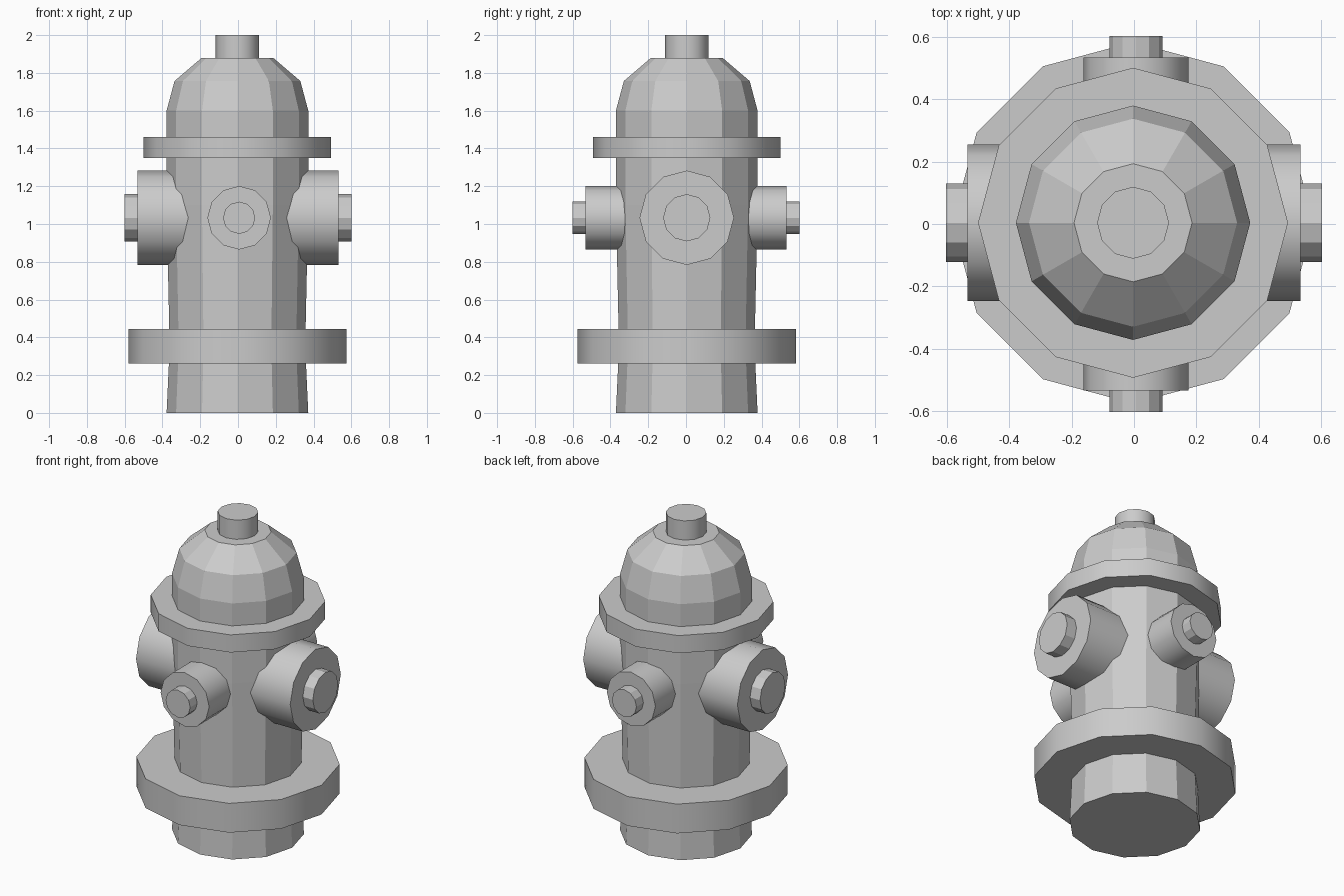
import bpy, bmesh
from math import sin, cos, radians
from mathutils import Matrix

if "Cube" in bpy.data.objects:
    bpy.data.objects.remove(bpy.data.objects["Cube"])

SIDES = 12
CX, CY, CZ = -0.003, 0.004, 1.033   # body axis and outlet height


def lathe(name, profile, matrix, smooth=False):
    """Closed 12-sided solid turned from (radius, height) rings."""
    bm = bmesh.new()
    rings = []
    for r, h in profile:
        rings.append([bm.verts.new((r * cos(radians(30 * i)), r * sin(radians(30 * i)), h))
                      for i in range(SIDES)])
    for a, b in zip(rings, rings[1:]):
        for i in range(SIDES):
            j = (i + 1) % SIDES
            bm.faces.new((a[i], a[j], b[j], b[i])).smooth = smooth
    bm.faces.new(rings[0][::-1])
    bm.faces.new(rings[-1])
    for e in bm.edges:   # keep rims and caps crisp
        if any(len(f.verts) == SIDES for f in e.link_faces):
            e.smooth = False
    bm.transform(matrix)
    bmesh.ops.recalc_face_normals(bm, faces=bm.faces)
    mesh = bpy.data.meshes.new(name)
    bm.to_mesh(mesh)
    bm.free()
    obj = bpy.data.objects.new(name, mesh)
    bpy.context.collection.objects.link(obj)
    return obj


upright = Matrix.Translation((CX, CY, 0))

# Slightly waisted barrel running up into the faceted dome
lathe("barrel", [(0.375, 0), (0.363, 0.26), (0.361, 0.45), (0.375, 1.1), (0.375, 1.42)], upright)
lathe("dome", [(0.375, 1.42), (0.375, 1.6), (0.333, 1.757), (0.189, 1.88)], upright)

# Flanges and top nut
lathe("base_flange", [(0.578, 0.262), (0.578, 0.445)], upright, True)
lathe("upper_flange", [(0.496, 1.35), (0.496, 1.46)], upright, True)
lathe("top_nut", [(0.115, 1.86), (0.115, 2.0)], upright, True)

# Four outlets: large on the sides, small on front and back
for label, angle, r_cap, r_bolt in (("right", 0, 0.25, 0.125), ("back", 90, 0.168, 0.085),
                                    ("left", 180, 0.25, 0.125), ("front", 270, 0.168, 0.085)):
    centre = (0, 0.004, CZ) if r_cap > 0.2 else (0.006, 0, CZ)
    m = (Matrix.Translation(centre) @ Matrix.Rotation(radians(angle), 4, 'Z')
         @ Matrix.Rotation(radians(90), 4, 'Y'))
    lathe(label + "_outlet", [(r_cap, 0.2), (r_cap, 0.533)], m, True)
    lathe(label + "_outlet_bolt", [(r_bolt, 0.5), (r_bolt, 0.602)], m)
